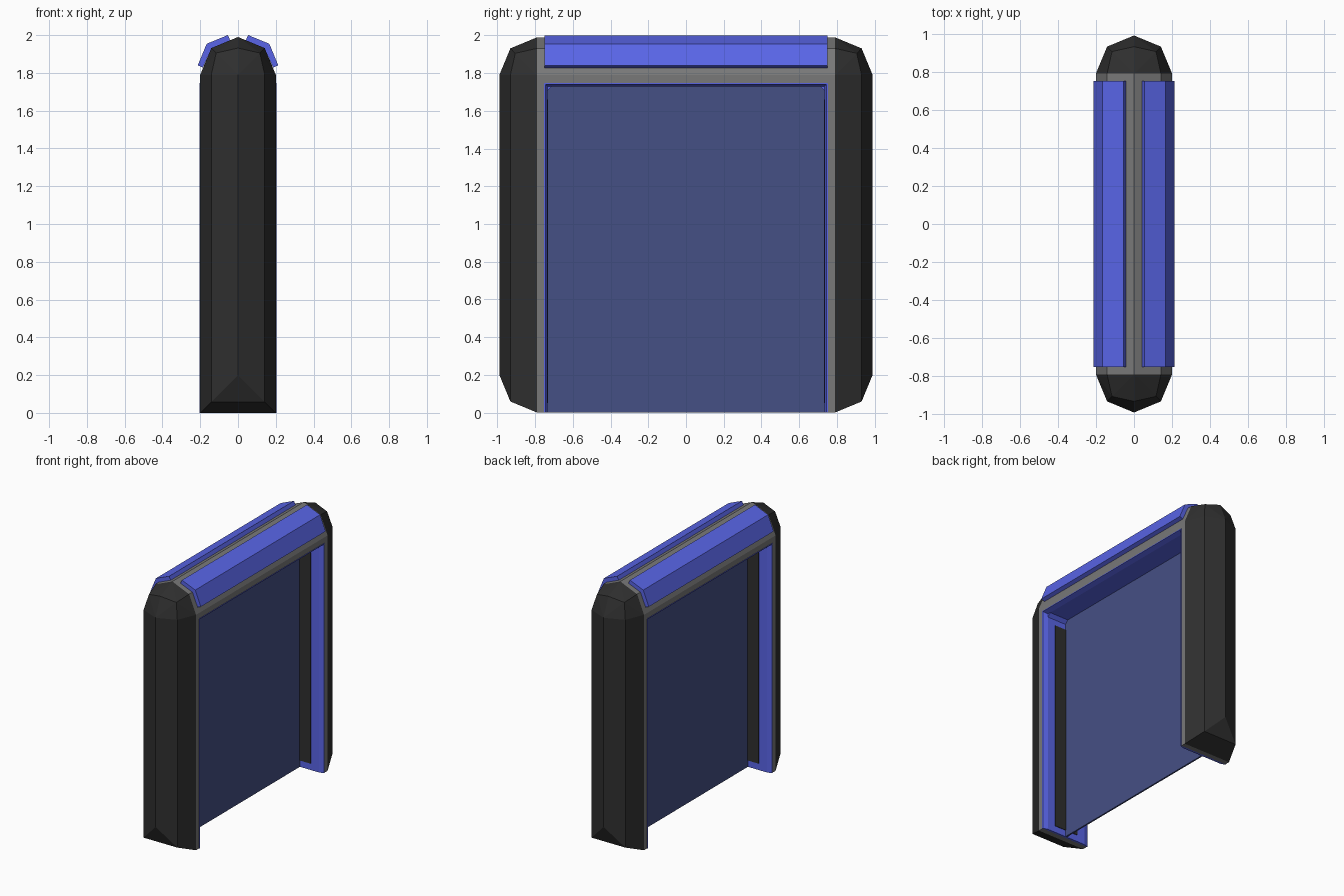
import bpy, bmesh
from itertools import product
from math import sqrt

if "Cube" in bpy.data.objects:
    bpy.data.objects.remove(bpy.data.objects["Cube"], do_unlink=True)


def material(name, rgb):
    m = bpy.data.materials.new(name)
    m.use_nodes = True
    m.diffuse_color = (*rgb, 1)
    m.node_tree.nodes["Principled BSDF"].inputs["Base Color"].default_value = (*rgb, 1)
    return m


BLACK = material("soft black", (0.028, 0.028, 0.028))
GRAY = material("mid gray", (0.19, 0.19, 0.19))
BLUE = material("bright blue", (0.1, 0.13, 0.8))
NAVY = material("dusty blue", (0.06, 0.08, 0.235))


def finish(name, bm, mat):
    bmesh.ops.recalc_face_normals(bm, faces=bm.faces)
    me = bpy.data.meshes.new(name)
    bm.to_mesh(me)
    bm.free()
    me.materials.append(mat)
    ob = bpy.data.objects.new(name, me)
    bpy.context.collection.objects.link(ob)


def prism(name, profile, axis, lo, hi, mat):
    """Extrude a closed profile along y (profile is x,z), z (x,y) or x (y,z)."""
    place = {"x": lambda a, b, t: (t, a, b),
             "y": lambda a, b, t: (a, t, b),
             "z": lambda a, b, t: (a, b, t)}[axis]
    bm = bmesh.new()
    rings = [[bm.verts.new(place(a, b, t)) for a, b in profile] for t in (lo, hi)]
    for ring in rings:
        bm.faces.new(ring)
    n = len(profile)
    for i in range(n):
        j = (i + 1) % n
        bm.faces.new((rings[0][i], rings[0][j], rings[1][j], rings[1][i]))
    finish(name, bm, mat)


def box(name, x, y0, y1, z0, z1, mat):
    prism(name, [(-x, y0), (x, y0), (x, y1), (-x, y1)], "z", z0, z1, mat)


R = 0.2                # corner radius
D = R / sqrt(2)        # bevel midpoint
C = R / sqrt(3)        # corner midpoint
YC, ZC = 0.79, 1.79    # corner centre


# Dark end posts: faceted round corner on top, mitred round foot below
def post(name, side):
    top = [(0, R, 0), (0, D, D), (0, 0, R), (D, D, 0), (D, 0, D), (R, 0, 0), (C, C, C)]
    pts = [(x * s, YC + y, ZC + z) for (x, y, z), s in product(top, (-1, 1))]
    pts += [(s * x, YC + y, R - y if x == 0 else z)
            for s in (-1, 1) for x, y, z in ((R, 0, 0), (D, D, R - D))]
    pts.append((0, YC + R, R))
    bm = bmesh.new()
    for x, y, z in pts:
        bm.verts.new((x, y * side, z))
    bmesh.ops.remove_doubles(bm, verts=bm.verts, dist=0.0001)
    bmesh.ops.convex_hull(bm, input=bm.verts)
    bmesh.ops.dissolve_limit(bm, angle_limit=0.01, verts=bm.verts, edges=bm.edges)
    finish(name, bm, BLACK)


# Gray top beam with the same faceted crown
IN, LINTEL = 0.75, 1.745
prism("top_beam", [(-R, LINTEL), (-R, ZC), (-D, ZC + D), (0, ZC + R),
                   (D, ZC + D), (R, ZC), (R, LINTEL)], "y", -YC, YC, GRAY)

for label, s in (("front", -1), ("back", 1)):
    post(label + "_post", s)
    box(label + "_jamb", R, IN * s, YC * s, 0, LINTEL, GRAY)
    # Blue lining with chamfered lips
    prism(label + "_lining", [(-0.203, s * 0.752), (-0.203, s * 0.746), (-0.165, s * 0.735),
                              (0.165, s * 0.735), (0.203, s * 0.746), (0.203, s * 0.752)],
          "z", 0, LINTEL, BLUE)
    prism(label + "_lining_corner", [(s * 0.74, 1.735), (s * 0.74, 1.7), (s * 0.705, 1.735)],
          "x", -0.165, 0.165, BLUE)
    # Black track beside the panel
    box(label + "_track", 0.1, s * 0.731, s * 0.738, 0.05, 1.66, BLACK)

prism("top_lining", [(-0.203, 1.747), (-0.203, 1.741), (-0.165, 1.73),
                     (0.165, 1.73), (0.203, 1.741), (0.203, 1.747)], "y", -IN, IN, BLUE)

# Thin centre panel
box("centre_panel", 0.006, -0.735, 0.735, 0, 1.732, NAVY)

# Bent blue plates lying over the crown
for label, s in (("left", 1), ("right", -1)):
    prism(label + "_roof_plate",
          [(s * x, z) for x, z in ((0.054, 2.0), (0.166, 1.954), (0.213, 1.84),
                                   (0.186, 1.828), (0.141, 1.931), (0.041, 1.972))],
          "y", -IN, IN, BLUE)
